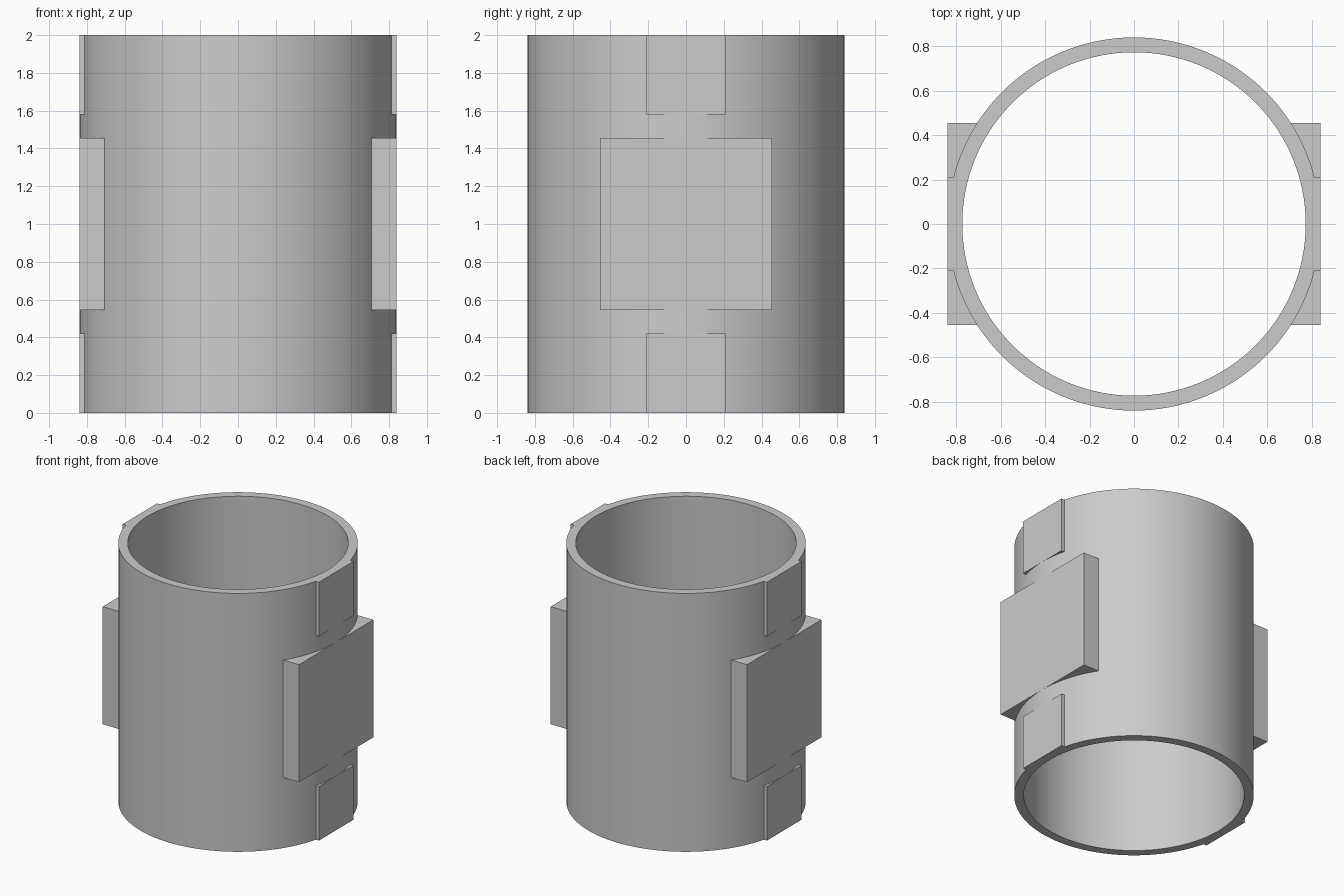
import bpy, bmesh, math

cube = bpy.data.objects.get("Cube")
if cube:
    bpy.data.objects.remove(cube, do_unlink=True)

OUTER, INNER, HEIGHT, SIDES = 0.84, 0.773, 2.0, 128

grey = bpy.data.materials.new("plain_grey")
grey.use_nodes = True
colour = (0.6, 0.6, 0.6, 1)
grey.diffuse_color = colour
grey.node_tree.nodes["Principled BSDF"].inputs["Base Color"].default_value = colour


def finish(name, bm):
    bmesh.ops.recalc_face_normals(bm, faces=bm.faces)
    mesh = bpy.data.meshes.new(name)
    bm.to_mesh(mesh)
    bm.free()
    mesh.materials.append(grey)
    obj = bpy.data.objects.new(name, mesh)
    bpy.context.collection.objects.link(obj)
    bpy.ops.object.select_all(action='DESELECT')
    obj.select_set(True)
    bpy.context.view_layer.objects.active = obj
    bpy.ops.object.shade_smooth_by_angle(angle=math.radians(30))
    return obj


# Open tube: a rectangular wall section swept around the vertical axis
def tube():
    bm = bmesh.new()
    section = [(INNER, 0), (OUTER, 0), (OUTER, HEIGHT), (INNER, HEIGHT)]
    rings = []
    for i in range(SIDES):
        a = math.tau * i / SIDES
        rings.append([bm.verts.new((r * math.cos(a), r * math.sin(a), z)) for r, z in section])
    for i, ring in enumerate(rings):
        following = rings[(i + 1) % SIDES]
        for k in range(4):
            j = (k + 1) % 4
            bm.faces.new((ring[k], following[k], following[j], ring[j]))
    finish("tube_wall", bm)


# Flat-fronted pad whose curved back is seated in the tube wall
def pad(name, side, half_width, bottom, top, steps=16):
    bm = bmesh.new()
    seat = OUTER - 0.02
    reach = math.asin(half_width / seat)
    outline = [(OUTER, half_width), (OUTER, -half_width)]
    for i in range(steps + 1):
        a = -reach + 2 * reach * i / steps
        outline.append((seat * math.cos(a), seat * math.sin(a)))
    face = bm.faces.new([bm.verts.new((side * x, y, bottom)) for x, y in outline])
    extruded = bmesh.ops.extrude_face_region(bm, geom=[face])["geom"]
    moved = [v for v in extruded if isinstance(v, bmesh.types.BMVert)]
    bmesh.ops.translate(bm, verts=moved, vec=(0, 0, top - bottom))
    finish(name, bm)


tube()
for label, side in (("left", 1), ("right", -1)):
    pad(label + "_main_plate", side, 0.455, 0.545, 1.455)
    pad(label + "_lower_pad", side, 0.21, 0, 0.42)
    pad(label + "_upper_pad", side, 0.21, 1.58, HEIGHT)
